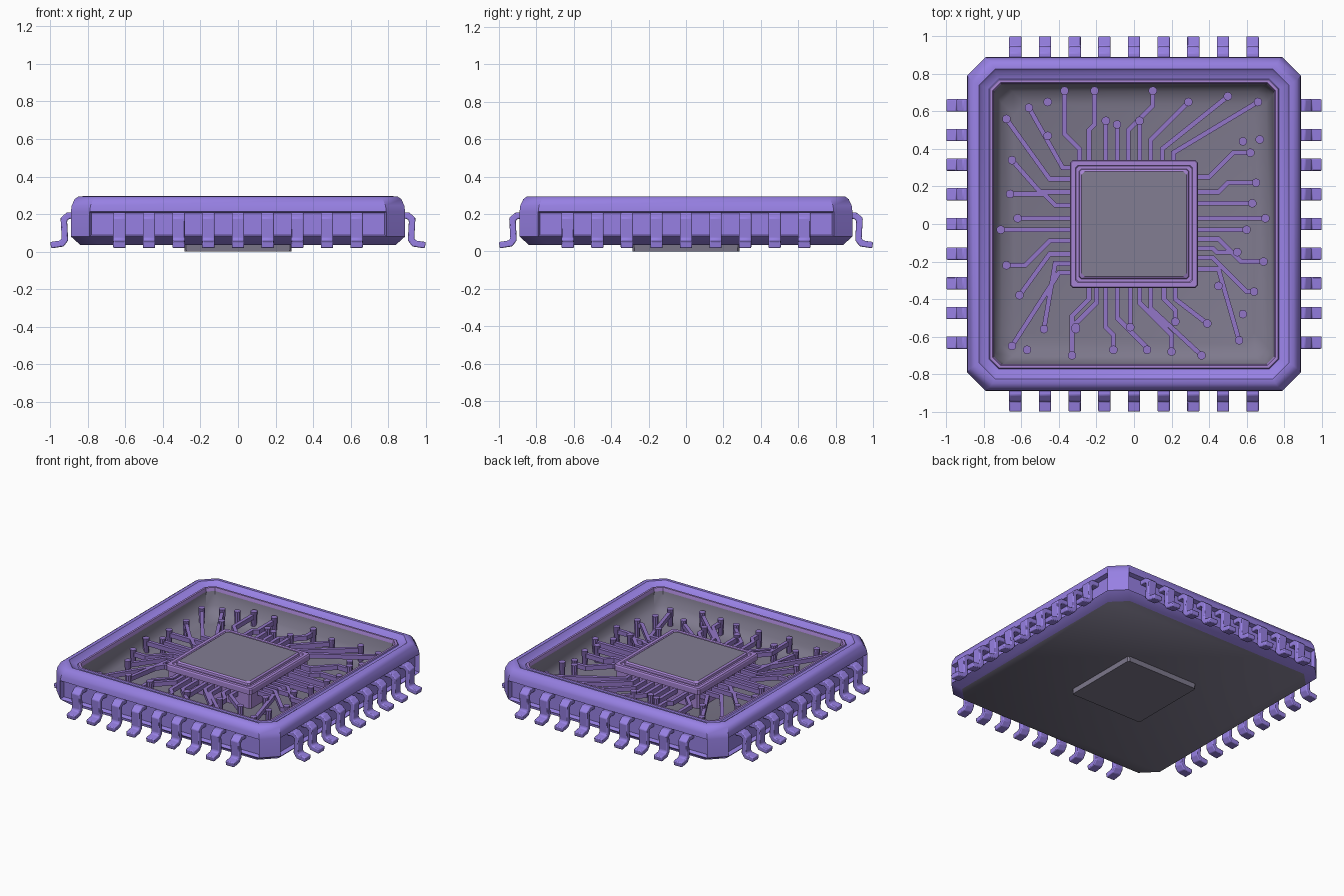
import bpy, bmesh, math
from mathutils import Vector

if "Cube" in bpy.data.objects:
    bpy.data.objects.remove(bpy.data.objects["Cube"])


def material(name, rgb):
    m = bpy.data.materials.new(name)
    m.diffuse_color = (*rgb, 1)
    m.use_nodes = True
    m.node_tree.nodes["Principled BSDF"].inputs["Base Color"].default_value = m.diffuse_color
    return m


PURPLE = material("violet", (0.31, 0.217, 0.77))
PINK = material("pinkish_violet", (0.39, 0.235, 0.66))
TRACE = material("muted_violet", (0.29, 0.18, 0.57))
GREY = material("slate_grey", (0.207, 0.19, 0.262))
DIE = material("light_slate", (0.225, 0.205, 0.29))
FLOOR = 0.095


def finish(name, bm, mats, smooth=30, bevel=0):
    bmesh.ops.recalc_face_normals(bm, faces=bm.faces)
    me = bpy.data.meshes.new(name)
    bm.to_mesh(me)
    bm.free()
    for m in mats:
        me.materials.append(m)
    ob = bpy.data.objects.new(name, me)
    bpy.context.collection.objects.link(ob)
    if bevel:
        mod = ob.modifiers.new("soft_edges", 'BEVEL')
        mod.width, mod.segments, mod.limit_method = bevel, 2, 'ANGLE'
    if smooth:
        bpy.ops.object.select_all(action='DESELECT')
        ob.select_set(True)
        bpy.context.view_layer.objects.active = ob
        bpy.ops.object.shade_smooth_by_angle(angle=math.radians(smooth))
    return ob


def loft(bm, rings, mat_of=lambda i: 0):
    """Chamfered-square rings (half size, corner chamfer, z) joined and capped."""
    loops = []
    for h, c, z in rings:
        k = h - c
        loops.append([bm.verts.new((x, y, z)) for x, y in (
            (h, -k), (h, k), (k, h), (-k, h), (-h, k), (-h, -k), (-k, -h), (k, -h))])
    bands = []
    bm.faces.new(loops[0]).material_index = mat_of(-1)
    for i, (a, b) in enumerate(zip(loops, loops[1:])):
        band = [bm.faces.new((a[j], a[(j + 1) % 8], b[(j + 1) % 8], b[j])) for j in range(8)]
        for f in band:
            f.material_index = mat_of(i)
        bands.append(band)
    bm.faces.new(loops[-1]).material_index = mat_of(len(rings) - 1)
    return bands


def strip(bm, pts, width, lo, hi, place):
    """Mitred strip along a 2D path, extruded from lo to hi; place(u, v, w) gives xyz."""
    pts = [Vector(p) for p in pts]
    sections = []
    for i, p in enumerate(pts):
        d0 = (p - pts[i - 1]).normalized() if i else (pts[1] - p).normalized()
        d1 = (pts[i + 1] - p).normalized() if i < len(pts) - 1 else d0
        t = (d0 + d1).normalized()
        n = Vector((-t.y, t.x)) * (width / 2 / max(0.5, t.dot(d0)))
        sections.append([bm.verts.new(place(q.x, q.y, w)) for q, w in
                         ((p + n, lo), (p + n, hi), (p - n, hi), (p - n, lo))])
    for a, b in zip(sections, sections[1:]):
        for j in range(4):
            bm.faces.new((a[j], a[(j + 1) % 4], b[(j + 1) % 4], b[j]))
    bm.faces.new(sections[0])
    bm.faces.new(sections[-1])


# package body: tray with chamfered corners, grey underside and dished cavity
bm = bmesh.new()
rings = [(0.84, 0.10, 0.035), (0.89, 0.10, 0.08), (0.89, 0.10, 0.213), (0.886, 0.10, 0.245),
         (0.87, 0.10, 0.28), (0.85, 0.095, 0.294), (0.825, 0.085, 0.295), (0.812, 0.075, 0.282),
         (0.772, 0.05, 0.27), (0.768, 0.05, 0.278), (0.754, 0.045, 0.278), (0.747, 0.04, 0.255),
         (0.738, 0.05, 0.16), (0.705, 0.06, 0.115), (0.64, 0.06, FLOOR)]
bands = loft(bm, rings, lambda i: 2 if i == -1 or i >= 11 else 1 if i in (9, 10) else 0)
bmesh.ops.recalc_face_normals(bm, faces=bm.faces)
# recessed pockets along each side where the leads come out
bmesh.ops.inset_individual(bm, faces=bands[1][::2], thickness=0.012, depth=-0.03)
finish("package_body", bm, [PURPLE, PINK, GREY], 40)

# thermal pad underneath
bm = bmesh.new()
loft(bm, [(0.285, 0.01, 0.0), (0.288, 0.01, 0.04)])
finish("bottom_pad", bm, [GREY], 0)

# die: pedestal with stepped frame, raised grey top
bm = bmesh.new()
loft(bm, [(0.33, 0.01, FLOOR - 0.01), (0.33, 0.01, 0.195), (0.34, 0.012, 0.2), (0.34, 0.012, 0.235),
          (0.335, 0.012, 0.243), (0.312, 0.012, 0.243), (0.308, 0.012, 0.236),
          (0.293, 0.012, 0.236), (0.29, 0.012, 0.25), (0.279, 0.015, 0.258), (0.274, 0.015, 0.258)],
     lambda i: 1 if i >= 9 else 0)
finish("die_block", bm, [PINK, DIE], 0)

# leads: gull-wing profile, nine on each side
LEAD = [(0.84, 0.192), (0.905, 0.192), (0.928, 0.172), (0.922, 0.065), (0.938, 0.043), (0.998, 0.034)]


def turn(x, y, z, k):
    for _ in range(k):
        x, y = -y, x
    return (x, y, z)


bm = bmesh.new()
for k in range(4):
    for i in range(-4, 5):
        c = i * 0.158
        strip(bm, LEAD, 0.034, c - 0.033, c + 0.033, lambda u, v, w: turn(u, w, v, k))
finish("leads", bm, [PURPLE], 30, 0.006)

# traces: (start, straight run, end sideways, end distance) for each side of the die
TOP = [(-.29, .40, -.37, .71), (-.24, .50, -.21, .71), (-.15, .5, -.15, .55), (-.09, .5, -.09, .53),
       (-.03, .50, .10, .71), (.03, .5, .03, .55), (.09, .45, .29, .65), (.15, .40, .50, .68),
       (.21, .38, .66, .65)]
RIGHT = [(.25, .40, .38, .62), (.17, .45, .22, .65), (.11, .5, .11, .63), (.03, .5, .03, .70),
         (-.03, .5, -.03, .60), (-.08, .45, -.20, .69), (-.13, .42, -.15, .55),
         (-.18, .42, -.36, .64), (-.24, .45, -.62, .56)]
BOTTOM = [(-.24, .40, -.33, .70), (-.20, .42, -.31, .56), (-.15, .55, -.11, .67),
          (-.09, .50, .07, .67), (-.02, .5, -.02, .55), (.03, .42, .20, .68), (.09, .45, .36, .70),
          (.16, .40, .22, .52), (.22, .40, .39, .53)]
LEFT = [(.30, .38, .62, .56), (.24, .45, .56, .68), (.17, .50, .34, .65), (.10, .42, .16, .66),
        (.03, .5, .03, .62), (-.03, .5, -.03, .71), (-.09, .45, -.22, .68), (-.16, .45, -.38, .61),
        (-.21, .42, -.56, .48), (-.26, .40, -.65, .65)]
SIDES = [(TOP, lambda s, d, z: (s, d, z)), (RIGHT, lambda s, d, z: (d, s, z)),
         (BOTTOM, lambda s, d, z: (s, -d, z)), (LEFT, lambda s, d, z: (-d, s, z))]
pins = [(-.46, .65), (-.46, .47), (.67, .45), (.58, .44), (.45, -.33), (.58, -.48),
        (-.57, -.67), (-.31, -.55)]

bm = bmesh.new()
for traces, place in SIDES:
    for s, a, e, d in traces:
        pts = [(s, 0.32), (s, a)]
        if e != s:
            # diagonals go at 45 degrees or shallower, then run straight out
            pts.append((e, min(d, a + abs(e - s))))
        if pts[-1][1] < d - 0.01:
            pts.append((e, d))
        strip(bm, pts, 0.025, 0.165, 0.197, place)
        pins.append(place(e, d, 0)[:2])
finish("circuit_traces", bm, [TRACE])

# contact pins: trace ends and loose posts standing on the cavity floor
bm = bmesh.new()
for x, y in pins:
    geo = bmesh.ops.create_cone(bm, cap_ends=True, segments=10, radius1=0.018, radius2=0.023,
                                depth=0.13)
    bmesh.ops.translate(bm, verts=geo["verts"], vec=(x, y, FLOOR + 0.055))
finish("contact_pins", bm, [TRACE])
